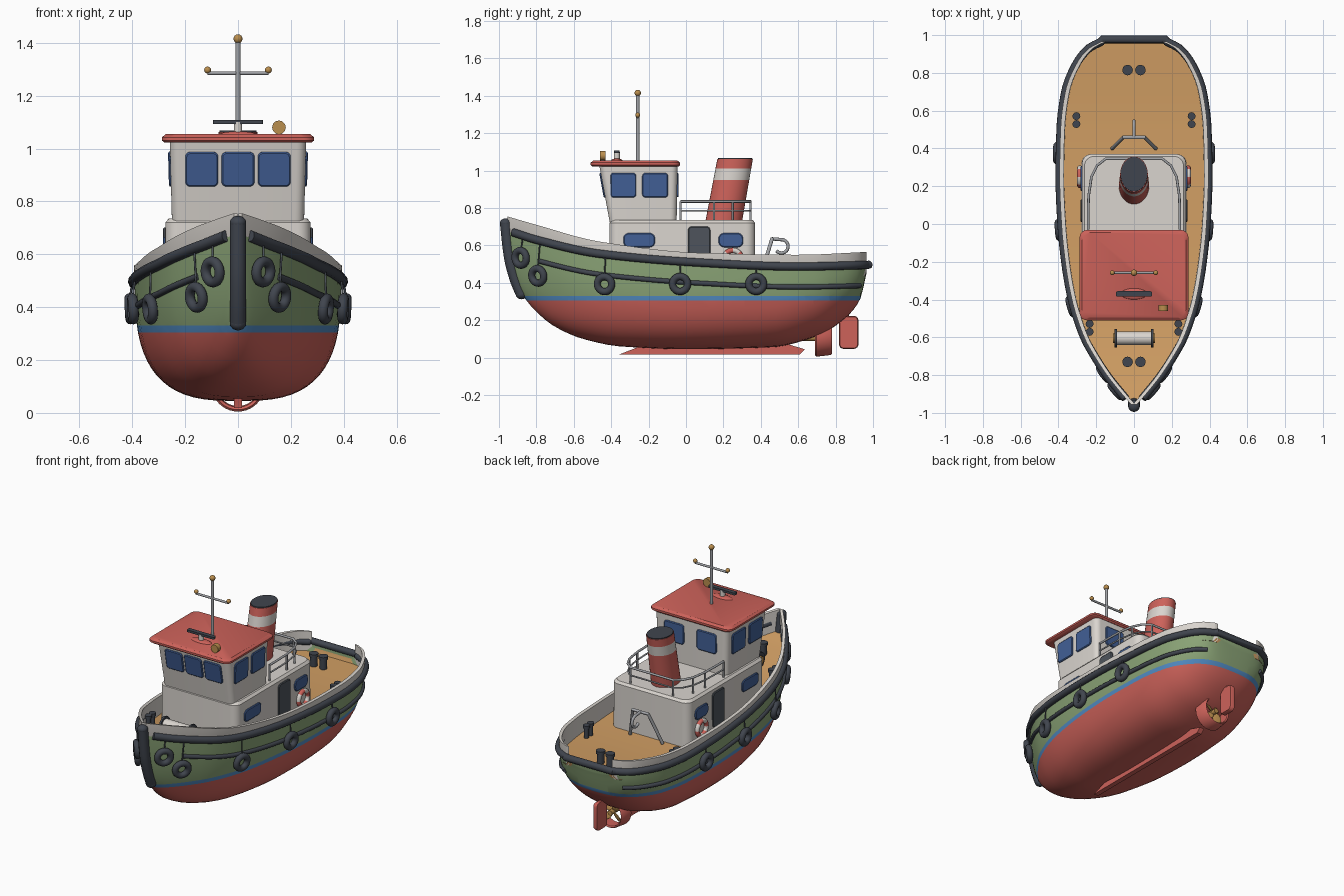
import bpy, bmesh
from math import sin, cos, pi, radians, atan2
from mathutils import Vector, Matrix

if "Cube" in bpy.data.objects:
    bpy.data.objects.remove(bpy.data.objects["Cube"], do_unlink=True)

parts = []


def material(name, *rgb):
    m = bpy.data.materials.new(name)
    m.use_nodes = True
    c = [(v / 255 / 12.92) if v < 11 else ((v / 255 + 0.055) / 1.055) ** 2.4 for v in rgb] + [1]
    m.diffuse_color = c
    m.node_tree.nodes["Principled BSDF"].inputs["Base Color"].default_value = c
    return m


red = material("red paint", 205, 98, 90)
green = material("green paint", 138, 163, 118)
blue = material("waterline blue", 82, 140, 196)
white = material("off white", 218, 213, 207)
rubber = material("dark rubber", 64, 69, 78)
wood = material("deck wood", 206, 156, 98)
glass = material("window blue", 66, 96, 150)
metal = material("grey metal", 160, 162, 166)
brass = material("brass", 186, 142, 78)
steel = material("door grey", 78, 84, 92)


def add(name, data, *mats):
    ob = bpy.data.objects.new(name, data)
    bpy.context.collection.objects.link(ob)
    for m in mats:
        data.materials.append(m)
    parts.append(ob)
    return ob


def loft(name, rows, *mats, ring=True, loop=False, caps=True, cuts=(), rule=None):
    """Skin a list of equal-length point rows."""
    bm = bmesh.new()
    vs = [[bm.verts.new(p) for p in r] for r in rows]
    n = len(rows[0])
    for i in range(len(rows) if loop else len(rows) - 1):
        a, b = vs[i], vs[(i + 1) % len(rows)]
        for j in range(n if ring else n - 1):
            k = (j + 1) % n
            bm.faces.new((a[j], a[k], b[k], b[j]))
    if caps and not loop:
        bm.faces.new(vs[0])
        bm.faces.new(vs[-1])
    for z in cuts:
        bmesh.ops.bisect_plane(bm, geom=bm.verts[:] + bm.edges[:] + bm.faces[:],
                               plane_co=(0, 0, z), plane_no=(0, 0, 1))
    bmesh.ops.recalc_face_normals(bm, faces=bm.faces)
    if rule:
        for f in bm.faces:
            f.material_index = rule(f.calc_center_median())
    me = bpy.data.meshes.new(name)
    bm.to_mesh(me)
    bm.free()
    return add(name, me, *mats)


def tube(name, pts, r, mat):
    cu = bpy.data.curves.new(name, "CURVE")
    cu.dimensions = "3D"
    cu.bevel_depth, cu.bevel_resolution, cu.use_fill_caps = r, 4, True
    sp = cu.splines.new("POLY")
    sp.points.add(len(pts) - 1)
    for p, q in zip(sp.points, pts):
        p.co = (*q, 1)
    return add(name, cu, mat)


def ball(name, loc, size, mat, rot=(0, 0, 0)):
    bpy.ops.mesh.primitive_uv_sphere_add(segments=20, ring_count=12, radius=1, location=loc, rotation=rot)
    ob = bpy.context.object
    ob.name, ob.scale = name, size
    ob.data.materials.append(mat)
    parts.append(ob)


def torus(name, loc, normal, major, minor, *mats):
    rot = Vector(normal).to_track_quat("Z", "Y").to_euler()
    bpy.ops.mesh.primitive_torus_add(location=loc, rotation=rot, major_radius=major, minor_radius=minor,
                                     major_segments=32, minor_segments=12)
    ob = bpy.context.object
    ob.name = name
    for m in mats:
        ob.data.materials.append(m)
    parts.append(ob)
    return ob


def rrect(w, h, r, n=6):
    """Rounded rectangle from half sizes."""
    out = []
    for q, (sx, sy) in enumerate(((1, 1), (-1, 1), (-1, -1), (1, -1))):
        for i in range(n + 1):
            a = (q + i / n) * pi / 2
            out.append((sx * (w - r) + r * cos(a), sy * (h - r) + r * sin(a)))
    return out


def house(name, levels, r, mat):
    """Stack of rounded rectangles: (z, half x, y front, y back)."""
    return loft(name, [[(x, y + (f + b) / 2, z) for x, y in rrect(w, (b - f) / 2, r)]
                       for z, w, f, b in levels], mat)


def plate(name, c, normal, w, h, r, mat, t=0.008):
    n = Vector(normal).normalized()
    up = (Vector((0, 0, 1)) - n * n.z).normalized()
    right = up.cross(n)
    rows = [[Vector(c) + right * u + up * v + n * d for u, v in rrect(w - e, h - e, r - e)]
            for d, e in ((0, 0), (t * 0.5, 0), (t, 0.005))]
    return loft(name, rows, mat)


def smooth(*pts):
    """Smooth interpolation through a few (y, value) points."""
    s = [(b[1] - a[1]) / (b[0] - a[0]) for a, b in zip(pts, pts[1:])]
    m = [s[0]] + [0 if a * b <= 0 else 2 * a * b / (a + b) for a, b in zip(s, s[1:])] + [s[-1]]

    def f(y):
        i = max([k for k in range(len(s)) if pts[k][0] <= y], default=0)
        d = pts[i + 1][0] - pts[i][0]
        t = min(max((y - pts[i][0]) / d, 0), 1)
        u = 1 - t
        return ((1 + 2 * t) * u * u * pts[i][1] + t * u * u * d * m[i]
                + t * t * (3 - 2 * t) * pts[i + 1][1] - t * t * u * d * m[i + 1])
    return f


# Hull lines: keel height, sheer height, bulwark top, half breadth, fullness
keel = smooth((-.955, .66), (-.94, .54), (-.91, .42), (-.87, .33), (-.8, .245), (-.7, .165), (-.55, .1),
              (-.35, .06), (0, .045), (.45, .055), (.7, .115), (.85, .21), (.93, .31), (.965, .45))
sheer = smooth((-.955, .68), (-.8, .63), (-.46, .555), (.075, .508), (.6, .487), (.965, .495))
top = smooth((-.955, .755), (-.8, .71), (-.46, .62), (.075, .56), (.6, .55), (.965, .565))
beam = smooth((-.955, .012), (-.9, .06), (-.8, .14), (-.7, .205), (-.6, .26), (-.4, .325), (-.2, .36),
              (0, .38), (.25, .39), (.5, .385), (.7, .36), (.85, .3), (.93, .235), (.965, .17))
full = smooth((-.955, 1.9), (-.6, 2.5), (0, 3), (.5, 2.8), (.965, 2.2))
deck_z = lambda y: max(sheer(y) - 0.055, keel(y) + 0.015)


def breadth(y, z):
    f = min(max((z - keel(y)) / (sheer(y) - keel(y)), 0), 1)
    return beam(y) * (1 - (1 - f) ** full(y)) ** (1 / full(y))


def section(y, n=16):
    half = []
    for i in range(n + 1):
        a, e = i / n * pi / 2, 2 / full(y)
        half.append((beam(y) * sin(a) ** e, y, sheer(y) - (sheer(y) - keel(y)) * max(cos(a), 0) ** e))
    return [(-x, v, z) for x, v, z in half[:0:-1]] + half


stations = [0.005 - 0.96 * cos(i / 48 * pi) for i in range(49)]
loft("hull", [section(y) for y in stations], red, blue, green, ring=False, cuts=(.305, .33),
     rule=lambda c: 0 if c.z < .305 else 1 if c.z < .33 else 2)
loft("deck", [[(s * max(beam(y) - .006, .002), y, deck_z(y)) for s in (-1, 1)] for y in stations],
     wood, ring=False, caps=False)

for s in (-1, 1):
    side = "left" if s > 0 else "right"
    loft(side + "_bulwark", [[(s * beam(y), y, sheer(y) - .005), (s * (beam(y) + .004), y, top(y)),
                              (s * max(beam(y) - .018, .001), y, top(y)),
                              (s * max(beam(y) - .02, .0005), y, deck_z(y) - .004)] for y in stations], white)
    # Lower rubbing strake
    tube(side + "_lower_strake", [(s * (breadth(y, sheer(y) - .11) + .004), y, sheer(y) - .11)
                                  for y in [-.78 + 1.71 * i / 40 for i in range(41)]], .013, rubber)
    # Tyre fenders on short ropes
    for i, (y, z) in enumerate(((-.87, .535), (-.78, .44), (-.43, .395), (-.03, .395), (.375, .395))):
        d = .01
        n = Vector((1, (breadth(y - d, z) - breadth(y + d, z)) / (2 * d),
                    (breadth(y, z - d) - breadth(y, z + d)) / (2 * d))).normalized()
        n.x *= s
        c = Vector((s * breadth(y, z), y, z)) + n * .022
        torus(f"{side}_tyre_{i + 1}", c, n, .04, .019, rubber)
        tube(f"{side}_tyre_rope_{i + 1}", [c + Vector((0, 0, .04)), (s * (beam(y) + .012), y, sheer(y))], .004, steel)

# Main fender around the sheer, and the stem post
run = [y for y in stations if y > -.935]
edge = [(beam(y) + .004, y, sheer(y)) for y in run]
tube("main_fender", edge + [(.165, .978, .497), (-.165, .978, .497)]
     + [(-x, y, z) for x, y, z in edge[::-1]], .022, rubber)
stem = smooth((.33, -.875), (.42, -.912), (.54, -.943), (.73, -.965))
tube("stem_post", [(0, stem(z), z) for z in [.34 + .38 * i / 16 for i in range(17)]], .031, rubber)
ball("stem_post_top", (0, -.964, .72), (.031, .031, .025), rubber)
ball("stem_post_foot", (0, -.88, .34), (.031, .031, .028), rubber)

# Deckhouse, wheelhouse and roof
house("deckhouse", ((.42, .278, -.41, .37), (.72, .275, -.41, .37), (.735, .262, -.398, .358)), .05, white)
house("wheelhouse", ((.725, .25, -.408, -.05), (1.035, .258, -.465, -.045)), .035, white)
house("roof", ((1.022, .277, -.5, -.04), (1.03, .288, -.51, -.032), (1.042, .288, -.51, -.032),
               (1.054, .274, -.496, -.046)), .04, red)
for i, x in enumerate((-.137, 0, .137)):
    plate(f"front_window_{i + 1}", (x, -.444, .922), (0, -1, -.183), .062, .066, .018, glass)
for s in (-1, 1):
    side = "left" if s > 0 else "right"
    plate(side + "_rear_window", (s * .115, -.047, .922), (0, 1, 0), .07, .064, .018, glass)
    for i, y in enumerate((-.335, -.165)):
        plate(f"{side}_wheelhouse_window_{i + 1}", (s * .255, y, .922), (s, 0, -.027), .069, .066, .018, glass)
    for i, (y, w) in enumerate(((-.25, .085), (.24, .066))):
        plate(f"{side}_cabin_window_{i + 1}", (s * .2755, y, .628), (s, 0, 0), w, .038, .03, glass)
    plate(side + "_door", (s * .2755, .07, .59), (s, 0, 0), .06, .112, .022, steel)
    # Life ring with alternating quarters
    ob = torus(side + "_life_ring", (s * .287, .25, .528), (s, 0, 0), .046, .014, red, white)
    for f in ob.data.polygons:
        f.material_index = int((atan2(f.center.y, f.center.x) + pi) / (pi / 4)) % 2

# Raked oval funnel
def oval(z, k=1):
    t = (z - .735) / .33
    return [(k * (.08 - .007 * t) * cos(a), .203 + .06 * t + k * (.098 - .003 * t) * sin(a), z)
            for a in [i / 32 * 2 * pi for i in range(32)]]


loft("funnel", [oval(z) for z in (.73, .95, 1.012, 1.062)], red, white,
     rule=lambda c: 1 if .95 < c.z < 1.012 else 0)
loft("funnel_cap", [oval(1.055, .96), oval(1.068, .96)], rubber)

# Railing on the deckhouse roof
half_rail = [(.243, -.03), (.243, .06), (.24, .15), (.225, .25), (.195, .31), (.15, .345)]
rail = half_rail + [(-x, y) for x, y in half_rail[::-1]]
for name, z, r in (("top_rail", .835, .007), ("middle_rail", .785, .005)):
    tube(name, [(x, y, z) for x, y in rail], r, metal)
for i, (x, y) in enumerate(p for p in rail if p[1] not in (.06, .31)):
    tube(f"rail_post_{i + 1}", [(x, y, .73), (x, y, .835)], .006, metal)

# Mast, radar and searchlight
tube("mast", [(0, -.258, 1.04), (0, -.258, 1.41)], .01, metal)
tube("mast_crossarm", [(-.115, -.258, 1.285), (.115, -.258, 1.285)], .007, metal)
for name, x, z, r in (("mast_light", 0, 1.415, .017), ("left_light", .115, 1.297, .013), ("right_light", -.115, 1.297, .013)):
    ball(name, (x, -.258, z), (r, r, r), brass)
tube("radar_post", [(0, -.37, 1.05), (0, -.37, 1.1)], .016, white)
ball("radar_base", (0, -.37, 1.053), (.07, .03, .012), red)
house("radar_bar", ((1.093, .095, -.384, -.356), (1.107, .095, -.384, -.356)), .008, rubber)
tube("searchlight", [(.155, -.46, 1.08), (.155, -.43, 1.08)], .026, brass)
tube("searchlight_post", [(.155, -.445, 1.05), (.155, -.445, 1.07)], .01, metal)

# Windlass on the foredeck
wz = deck_z(-.605) + .06
tube("windlass_drum", [(-.1, -.605, wz), (.1, -.605, wz)], .036, white)
for s in (-1, 1):
    side = "left" if s > 0 else "right"
    tube(side + "_windlass_flange", [(s * .09, -.605, wz), (s * .102, -.605, wz)], .05, rubber)
    tube(side + "_windlass_hub", [(s * .1, -.605, wz), (s * .112, -.605, wz)], .026, brass)
    house(side + "_windlass_foot", ((wz - .07, .012, -.635, -.575), (wz, .012, -.625, -.585)), .005, rubber
          ).location.x = s * .085

# Mooring bollards in pairs
for name, x, y, dx, dy, r in (("bow", 0, -.73, .034, 0, .022), ("stern", 0, .815, .034, 0, .022),
                              ("left_fore", .235, -.55, 0, .021, .015), ("right_fore", -.235, -.55, 0, .021, .015),
                              ("left_aft", .305, .55, 0, .021, .015), ("right_aft", -.305, .55, 0, .021, .015)):
    z = deck_z(y)
    for k in (-1, 1):
        px, py = x + k * dx, y + k * dy
        tube(f"{name}_bollard_{k + 2}", [(px, py, z - .01), (px, py, z + .075)], r, rubber)
        tube(f"{name}_bollard_cap_{k + 2}", [(px, py, z + .062), (px, py, z + .08)], r + .006, rubber)

# Towing frame with hook
tube("towing_frame", [(-.115, .4, .44), (-.055, .46, .635), (.055, .46, .635), (.115, .4, .44)], .01, metal)
tube("towing_hook", [(0, .46, .635)] + [(0, .51 + .036 * sin(a), .595 + .036 * cos(a))
                                        for a in [i / 12 * 4 for i in range(13)]], .009, metal)

# Keel, rudder, nozzle and propeller
loft("keel_bar", [[(x, y, z) for y, z in ((-.355, .018), (-.22, .07), (.55, .07), (.635, .045), (.61, .018))]
                  for x in (-.016, .016)], red)
plate("rudder", (-.014, .87, .135), (1, 0, 0), .052, .088, .025, red, t=.028)
tube("rudder_stock", [(0, .86, .15), (0, .86, .27)], .012, red)
ring = ((.69, .094), (.697, .101), (.773, .092), (.78, .086), (.773, .08), (.697, .084))
loft("propeller_nozzle", [[(r * cos(a), y, .106 + r * sin(a)) for y, r in ring]
                          for a in [i / 40 * 2 * pi for i in range(40)]], red, loop=True)
tube("propeller_shaft", [(0, .6, .106), (0, .77, .106)], .016, brass)
for i in range(4):
    a = i * pi / 2 + pi / 4
    ball(f"propeller_blade_{i + 1}", (.042 * sin(a), .738, .106 + .042 * cos(a)), (.024, .006, .036), brass,
         (Matrix.Rotation(a, 3, "Y") @ Matrix.Rotation(.5, 3, "Z")).to_euler())

# Finish: meshes with smooth shading and kept edges
bpy.ops.object.select_all(action="DESELECT")
for ob in parts:
    ob.select_set(True)
bpy.context.view_layer.objects.active = parts[0]
bpy.ops.object.convert(target="MESH")
bpy.ops.object.shade_smooth_by_angle(angle=radians(35))
